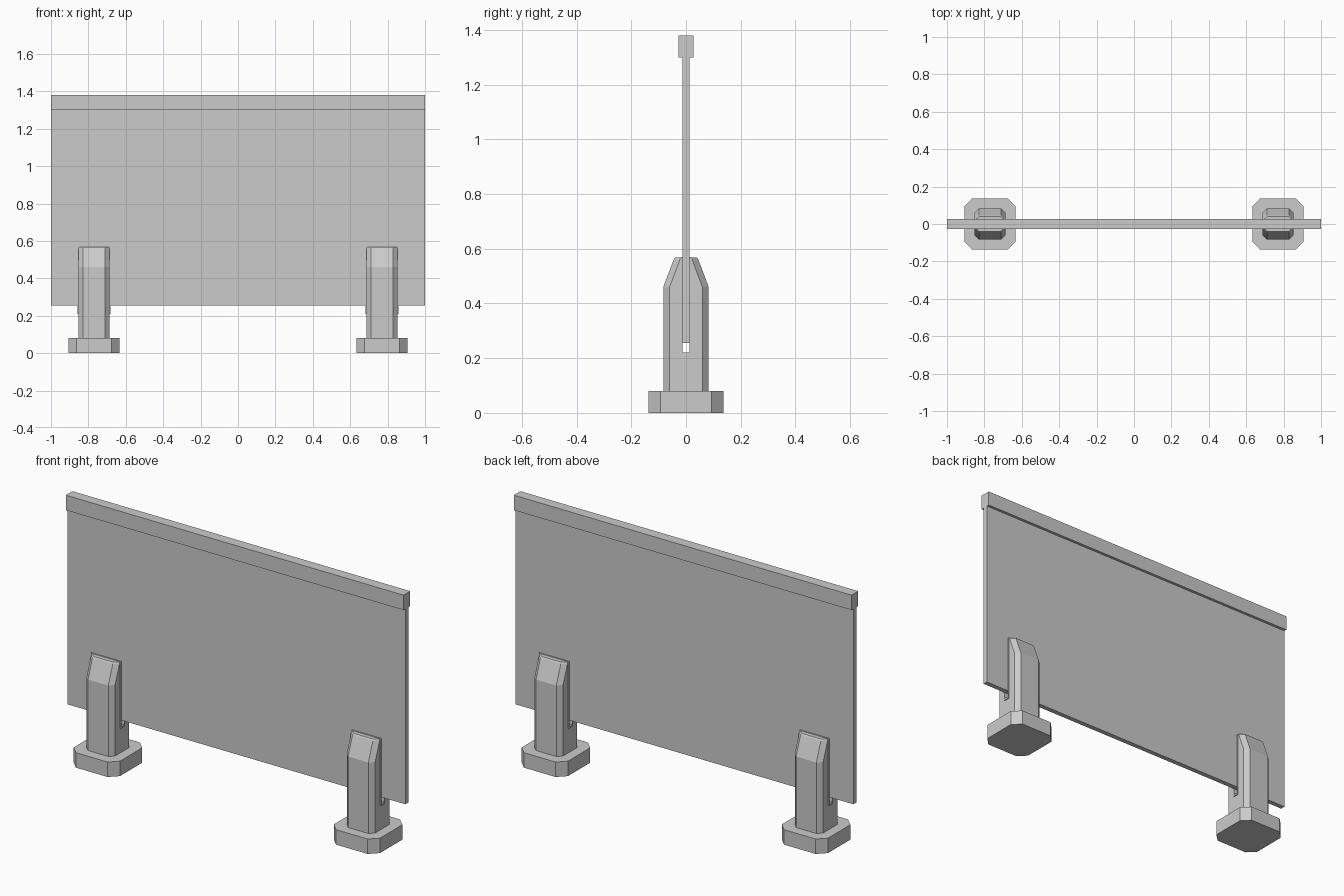
import bpy, bmesh

if "Cube" in bpy.data.objects:
    bpy.data.objects.remove(bpy.data.objects["Cube"])


def box(name, x, y, z):
    """Axis-aligned box from (min, max) ranges."""
    bm = bmesh.new()
    bmesh.ops.create_cube(bm, size=1)
    for v in bm.verts:
        v.co = [r[0] + (c + 0.5) * (r[1] - r[0]) for c, r in zip(v.co, (x, y, z))]
    return finish(name, bm)


def finish(name, bm):
    bmesh.ops.recalc_face_normals(bm, faces=bm.faces)
    me = bpy.data.meshes.new(name)
    bm.to_mesh(me)
    bm.free()
    ob = bpy.data.objects.new(name, me)
    bpy.context.collection.objects.link(ob)
    return ob


def octagon(hx, hy, cx, cy):
    """Rectangle outline with cut corners."""
    return [(hx, -hy + cy), (hx, hy - cy), (hx - cx, hy), (-hx + cx, hy),
            (-hx, hy - cy), (-hx, -hy + cy), (-hx + cx, -hy), (hx - cx, -hy)]


def loft(name, cx, sections):
    """Stack of outlines (points, z) joined into a capped solid."""
    bm = bmesh.new()
    rings = [[bm.verts.new((cx + x, y, z)) for x, y in pts] for pts, z in sections]
    for a, b in zip(rings, rings[1:]):
        for i in range(len(a)):
            j = (i + 1) % len(a)
            bm.faces.new((a[i], a[j], b[j], b[i]))
    bm.faces.new(rings[0])
    bm.faces.new(rings[-1])
    return finish(name, bm)


def gasket(name, cx):
    """U-shaped liner gripping the panel."""
    prof = [(-0.017, 0.21), (0.017, 0.21), (0.017, 0.57), (0.0132, 0.57),
            (0.0132, 0.22), (-0.0132, 0.22), (-0.0132, 0.57), (-0.017, 0.57)]
    bm = bmesh.new()
    face = bm.faces.new([bm.verts.new((cx - 0.088, y, z)) for y, z in prof])
    ext = bmesh.ops.extrude_face_region(bm, geom=[face], use_keep_orig=True)
    new = [g for g in ext["geom"] if isinstance(g, bmesh.types.BMVert)]
    bmesh.ops.translate(bm, verts=new, vec=(0.176, 0, 0))
    return finish(name, bm)


# Panel and top rail
box("panel", (-1, 1), (-0.013, 0.013), (0.255, 1.305))
box("top_rail", (-1, 1), (-0.028, 0.028), (1.30, 1.38))

# Two clamp feet
for side, cx in (("left", -0.77), ("right", 0.77)):
    foot = octagon(0.137, 0.137, 0.043, 0.043)
    loft(f"{side}_base", cx, [(foot, 0), (foot, 0.08)])

    # Post with tapering top
    body = octagon(0.084, 0.083, 0.024, 0.023)
    post = loft(f"{side}_post", cx, [
        (body, 0.075), (body, 0.46),
        (octagon(0.084, 0.045, 0.024, 0.023), 0.561),
        (octagon(0.08, 0.04, 0.024, 0.019), 0.568)])

    # Slot for the panel
    slot = box(f"{side}_slot_cutter", (cx - 0.2, cx + 0.2), (-0.017, 0.017), (0.21, 0.7))
    slot.hide_render = True
    slot.hide_set(True)
    cut = post.modifiers.new("slot", "BOOLEAN")
    cut.operation = "DIFFERENCE"
    cut.solver = "EXACT"
    cut.object = slot

    gasket(f"{side}_gasket", cx)
